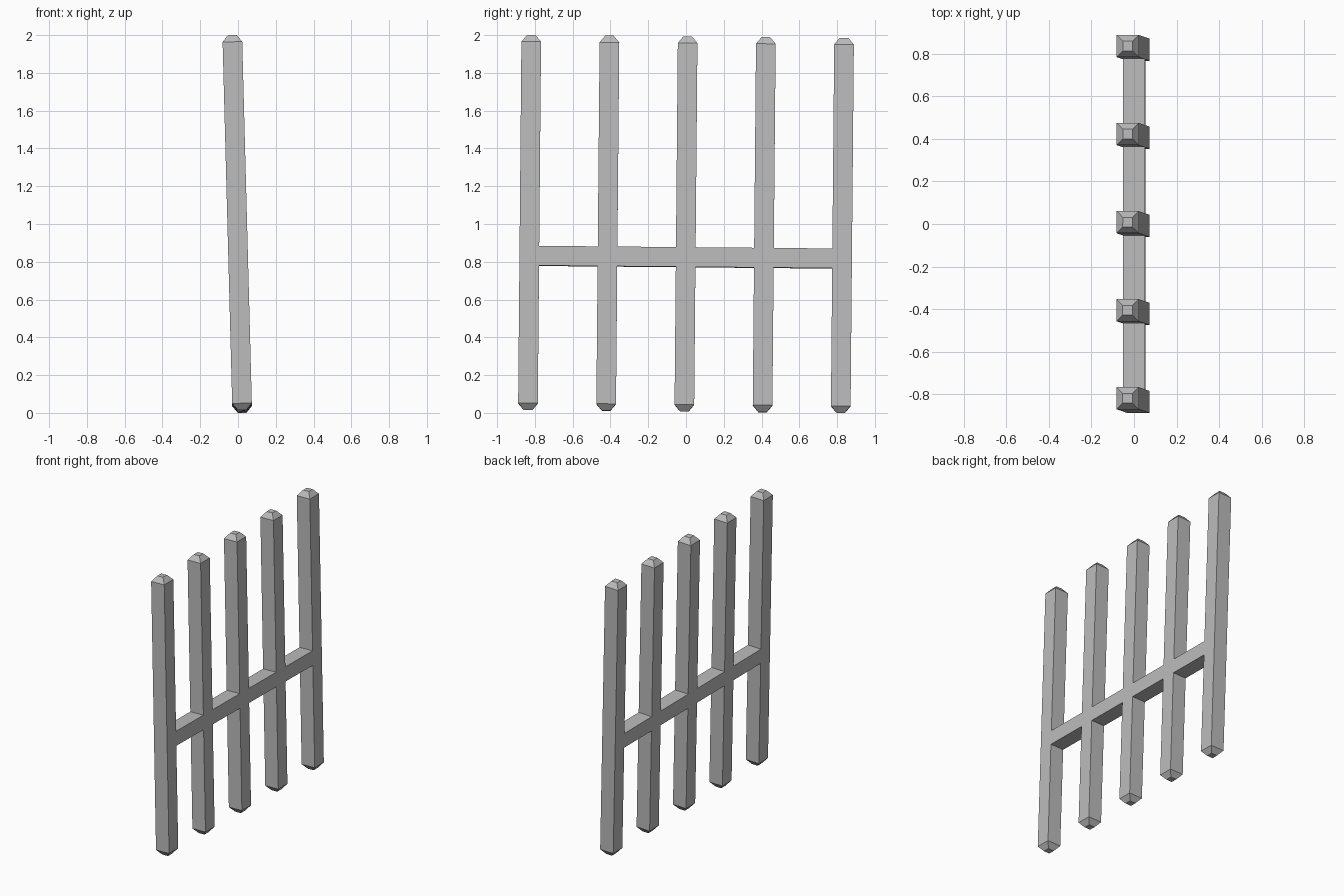
import bpy, bmesh
from mathutils import Matrix, Vector

cube = bpy.data.objects.get("Cube")
if cube:
    bpy.data.objects.remove(cube, do_unlink=True)

HALF = 0.052        # half thickness of every member
SHOULDER = 0.957    # half height of a post below its pointed cap
CAP = 0.036
SPACING = 0.414
BAR_Z = -0.176

grey = bpy.data.materials.new("plain grey")
grey.use_nodes = True
grey.diffuse_color = (0.5, 0.5, 0.5, 1)
grey.node_tree.nodes["Principled BSDF"].inputs["Base Color"].default_value = (0.5, 0.5, 0.5, 1)

# The whole fence leans slightly sideways and along its length
lean = (Matrix.Translation((-0.004, 0, 1.0))
        @ Matrix.Rotation(-0.0265, 4, 'Y') @ Matrix.Rotation(-0.009, 4, 'X'))


def add_beam(name, centre, half_size, capped=False):
    bm = bmesh.new()
    bmesh.ops.create_cube(bm, size=2)
    bmesh.ops.scale(bm, vec=Vector(half_size), verts=bm.verts)
    if capped:
        # Blunt pyramid on both ends
        ends = [f for f in bm.faces if abs(f.normal.z) > 0.9]
        bmesh.ops.inset_individual(bm, faces=ends, thickness=HALF * 0.8)
        for f in ends:
            step = CAP if f.calc_center_median().z > 0 else -CAP
            bmesh.ops.translate(bm, vec=(0, 0, step), verts=f.verts)
    else:
        # Rail pieces stay open where they meet the posts
        ends = [f for f in bm.faces if abs(f.normal.y) > 0.9]
        bmesh.ops.delete(bm, geom=ends, context='FACES')
    mesh = bpy.data.meshes.new(name)
    bm.to_mesh(mesh)
    bm.free()
    mesh.materials.append(grey)
    obj = bpy.data.objects.new(name, mesh)
    obj.matrix_world = lean @ Matrix.Translation(centre)
    bpy.context.collection.objects.link(obj)


# Five pointed posts
for i in range(5):
    add_beam(f"post_{i + 1}", (0, (i - 2) * SPACING, 0), (HALF, HALF, SHOULDER), True)

# Cross rail, in four pieces between the posts
for i in range(4):
    add_beam(f"rail_{i + 1}", (0, (i - 1.5) * SPACING, BAR_Z),
             (HALF, SPACING / 2 - HALF, HALF))
